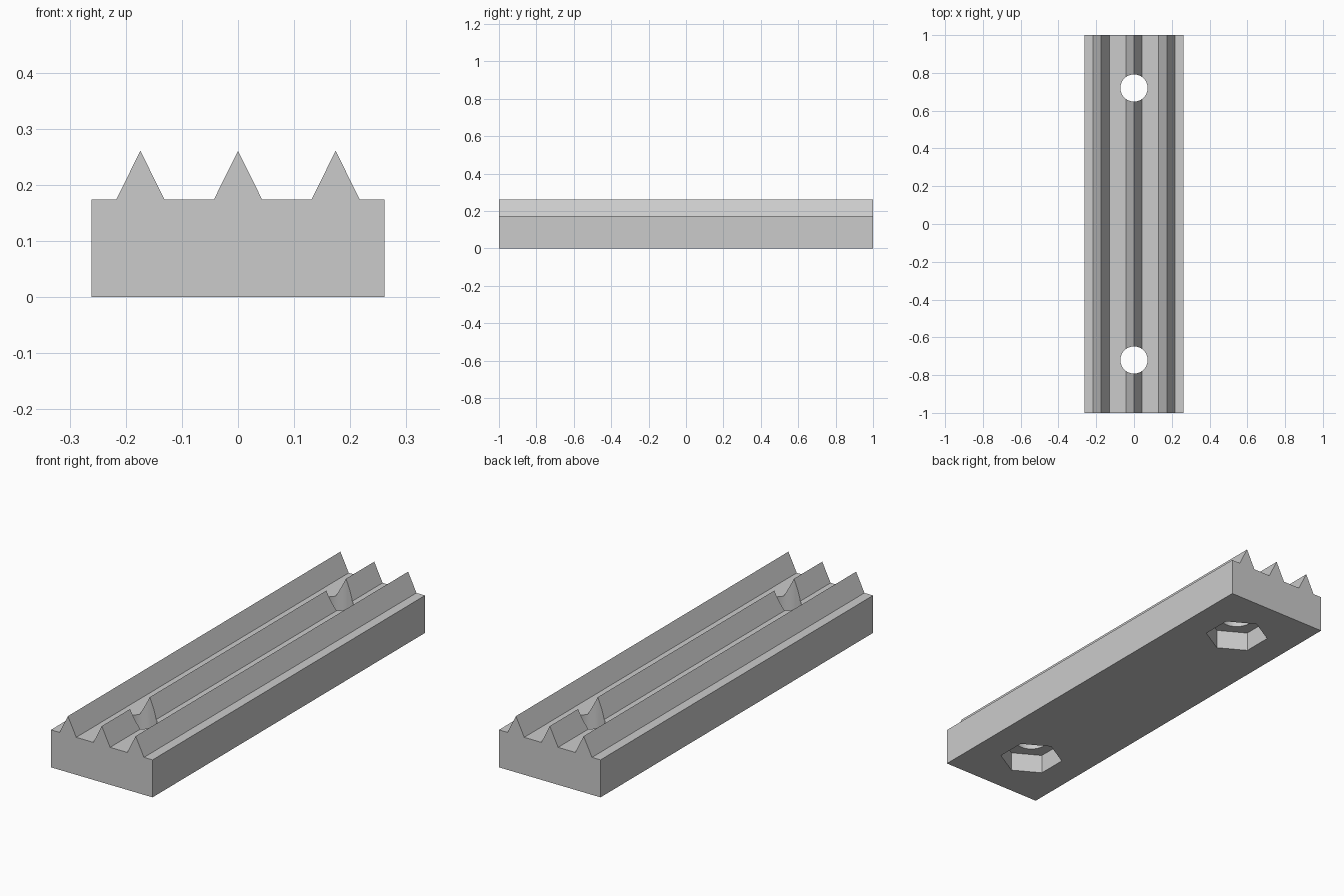
import bpy
import math

cube = bpy.data.objects.get("Cube")
if cube:
    bpy.data.objects.remove(cube, do_unlink=True)

HALF_WIDTH, HALF_LENGTH = 0.261, 1.0
BASE_TOP, RIDGE_TOP = 0.174, 0.261
RIDGE_HALF, PITCH = 0.043, 0.174
HOLE_Y, HOLE_RADIUS = 0.72, 0.072
POCKET_RADIUS, POCKET_DEPTH = 0.139, 0.09

grey = bpy.data.materials.new("plain grey")
grey.use_nodes = True
grey.diffuse_color = (0.6, 0.6, 0.6, 1)
grey.node_tree.nodes["Principled BSDF"].inputs["Base Color"].default_value = grey.diffuse_color


def extruded_bar(name, profile):
    """Sweep an x-z outline along the whole length in y."""
    n = len(profile)
    verts = [(x, y, z) for y in (-HALF_LENGTH, HALF_LENGTH) for x, z in profile]
    faces = [tuple(range(n)), tuple(reversed(range(n, 2 * n)))]
    faces += [(i, i + n, (i + 1) % n + n, (i + 1) % n) for i in range(n)]
    mesh = bpy.data.meshes.new(name)
    mesh.from_pydata(verts, [], faces)
    mesh.materials.append(grey)
    obj = bpy.data.objects.new(name, mesh)
    bpy.context.collection.objects.link(obj)
    return obj


def cut_prism(target, sides, radius, y, bottom, top, turn=0.0):
    """Subtract a vertical prism from the target."""
    bpy.ops.mesh.primitive_cylinder_add(
        vertices=sides, radius=radius, depth=top - bottom,
        location=(0, y, (bottom + top) / 2), rotation=(0, 0, turn))
    cutter = bpy.context.object
    cutter.data.materials.append(grey)
    mod = target.modifiers.new("cut", 'BOOLEAN')
    mod.operation, mod.solver, mod.object = 'DIFFERENCE', 'EXACT', cutter
    bpy.context.view_layer.objects.active = target
    bpy.ops.object.modifier_apply(modifier=mod.name)
    bpy.data.objects.remove(cutter, do_unlink=True)


# Bar outline: flat base with three triangular ridges on top
profile = [(-HALF_WIDTH, 0), (HALF_WIDTH, 0), (HALF_WIDTH, BASE_TOP)]
for centre in (PITCH, 0, -PITCH):
    profile += [(centre + RIDGE_HALF, BASE_TOP), (centre, RIDGE_TOP),
                (centre - RIDGE_HALF, BASE_TOP)]
profile.append((-HALF_WIDTH, BASE_TOP))
bar = extruded_bar("ridged_bar", profile)

# Round bolt holes with hexagonal nut pockets underneath
for y in (-HOLE_Y, HOLE_Y):
    cut_prism(bar, 48, HOLE_RADIUS, y, -0.1, 0.4)
    cut_prism(bar, 6, POCKET_RADIUS, y, -0.1, POCKET_DEPTH)

bpy.ops.object.select_all(action='DESELECT')
bar.select_set(True)
bpy.context.view_layer.objects.active = bar
bpy.ops.object.shade_smooth_by_angle(angle=math.radians(25))
